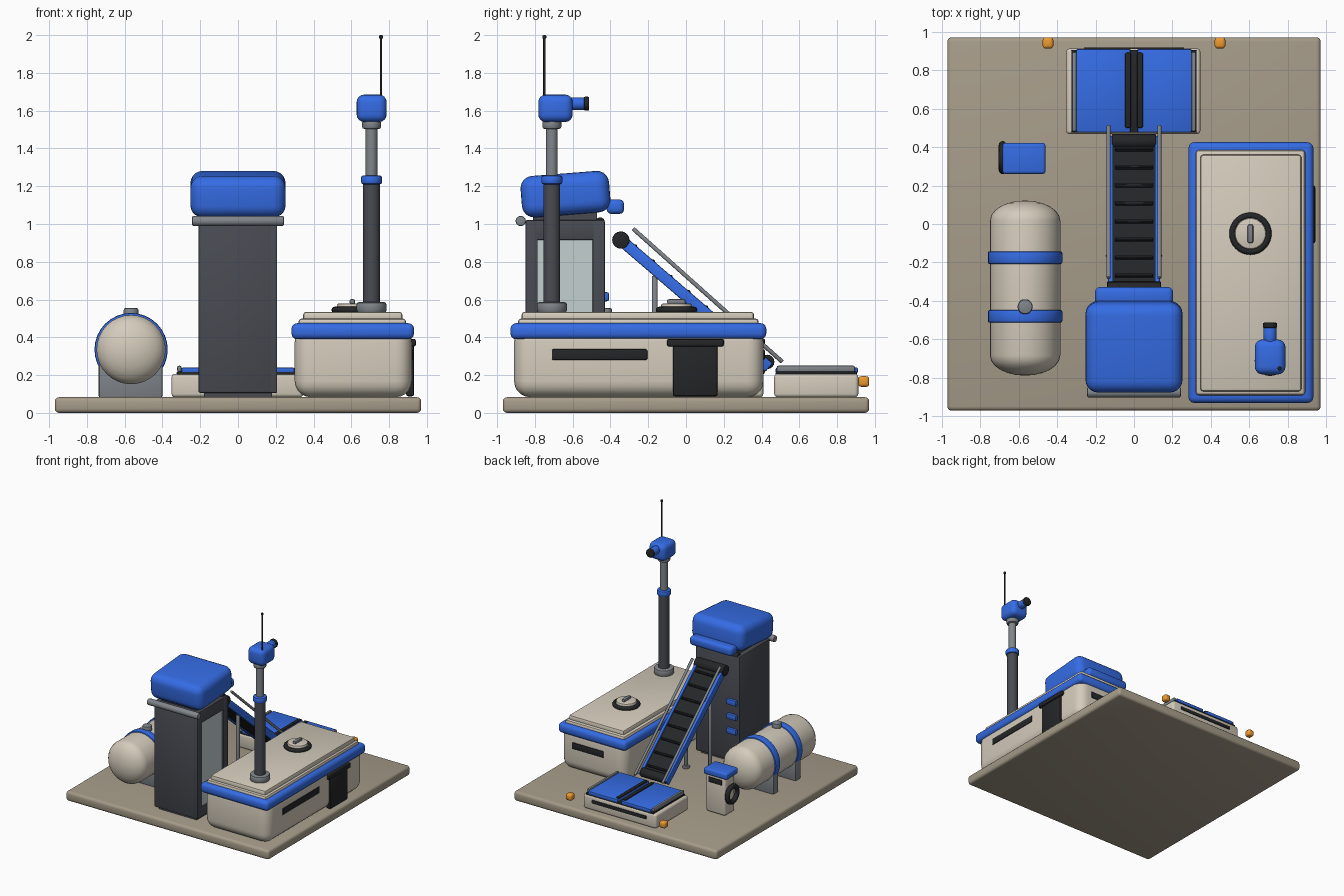
import bpy, bmesh, math
from mathutils import Vector, Matrix

if "Cube" in bpy.data.objects:
    bpy.data.objects.remove(bpy.data.objects["Cube"])


def material(name, r, g, b):
    m = bpy.data.materials.new(name)
    m.diffuse_color = (r, g, b, 1)
    m.use_nodes = True
    m.node_tree.nodes["Principled BSDF"].inputs["Base Color"].default_value = m.diffuse_color
    return m


CREAM = material("cream", .66, .60, .50)
SAND = material("sand", .38, .33, .25)
BLUE = material("blue", .035, .15, .78)
DARK = material("charcoal", .065, .07, .085)
BLACK = material("black", .018, .019, .021)
STEEL = material("steel", .22, .24, .26)
GLASS = material("glass", .55, .63, .63)
ORANGE = material("orange", .85, .32, .03)


def finish(name, bm, mat, bevel=0, seg=3, matrix=None):
    """Round the hard edges, place the mesh and shade it."""
    if bevel:
        hard = [e for e in bm.edges if len(e.link_faces) == 2 and e.calc_face_angle() > 1]
        bmesh.ops.bevel(bm, geom=hard, offset=bevel, segments=seg, profile=.5,
                        affect='EDGES', clamp_overlap=True)
    if matrix:
        bm.transform(matrix)
    bmesh.ops.recalc_face_normals(bm, faces=bm.faces)
    me = bpy.data.meshes.new(name)
    bm.to_mesh(me)
    bm.free()
    ob = bpy.data.objects.new(name, me)
    bpy.context.collection.objects.link(ob)
    me.materials.append(mat)
    bpy.ops.object.select_all(action='DESELECT')
    ob.select_set(True)
    bpy.context.view_layer.objects.active = ob
    bpy.ops.object.shade_smooth_by_angle(angle=math.radians(40))
    return ob


def box(name, x, y, z, mat, bevel=.01, seg=2, frame=None):
    """Rounded box from (min, max) ranges, optionally in a tilted frame."""
    bm = bmesh.new()
    bmesh.ops.create_cube(bm, size=1)
    for v in bm.verts:
        v.co = [r[0] if c < 0 else r[1] for r, c in zip((x, y, z), v.co)]
    return finish(name, bm, mat, bevel, seg, frame)


def rod(name, a, b, r, mat, bevel=0, sides=24):
    """Cylinder between two points."""
    a, b = Vector(a), Vector(b)
    bm = bmesh.new()
    bmesh.ops.create_cone(bm, cap_ends=True, segments=sides, radius1=r, radius2=r,
                          depth=(b - a).length)
    rot = (b - a).to_track_quat('Z', 'Y').to_matrix().to_4x4()
    return finish(name, bm, mat, bevel, 2, Matrix.Translation((a + b) / 2) @ rot)


def lathe(name, profile, mat, matrix, closed=False, sides=32):
    """Revolve (radius, height) points round z."""
    bm = bmesh.new()
    vs = [bm.verts.new((r, 0, h)) for r, h in profile]
    es = [bm.edges.new(p) for p in zip(vs, vs[1:])]
    if closed:
        es.append(bm.edges.new((vs[-1], vs[0])))
    bmesh.ops.spin(bm, geom=vs + es, axis=(0, 0, 1), cent=(0, 0, 0),
                   angle=math.tau, steps=sides)
    bmesh.ops.remove_doubles(bm, verts=bm.verts, dist=1e-4)
    return finish(name, bm, mat, matrix=matrix)


def ring(name, R, r, mat, matrix):
    pts = [(R + r * math.cos(i * math.tau / 12), r * math.sin(i * math.tau / 12))
           for i in range(12)]
    return lathe(name, pts, mat, matrix, True)


# Base plate
box("base_plate", (-.97, .97), (-.97, .97), (0, .083), SAND, .022, 3)

# Habitat block with band, stepped roof, slots and door
box("habitat_body", (.30, .92), (-.91, .41), (.083, .46), CREAM, .085, 5)
box("habitat_band", (.283, .932), (-.93, .425), (.39, .475), BLUE, .03, 3)
box("roof_lower", (.32, .89), (-.89, .385), (.45, .50), CREAM, .018)
box("roof_upper", (.345, .87), (-.87, .36), (.48, .535), CREAM, .015)
box("side_window_slot", (.90, .926), (-.71, -.205), (.28, .337), BLACK, .006)
box("back_window_slot", (.50, .80), (.39, .417), (.28, .337), BLACK, .006)
box("door", (.89, .932), (-.07, .168), (.088, .36), BLACK, .01)
box("door_header", (.90, .942), (-.10, .20), (.352, .392), BLACK, .01)

# Roof hatch
hatch = Vector((.605, -.05, 0))
ring("hatch_seal", .093, .017, BLACK, Matrix.Translation(hatch + Vector((0, 0, .545))))
rod("hatch_lid", hatch + Vector((0, 0, .53)), hatch + Vector((0, 0, .58)), .082, CREAM, .012, 32)
box("hatch_handle", (.59, .62), (-.10, -.002), (.575, .602), STEEL, .01)

# Sensor mast: stacked cylinders (bottom, top, radius)
mx, my = .707, -.71
for name, z0, z1, r, mat, bev in (
        ("mast_flange", .53, .587, .08, STEEL, .015),
        ("mast_lower", .58, 1.225, .044, DARK, 0),
        ("mast_collar", 1.21, 1.257, .056, BLUE, .012),
        ("mast_upper", 1.25, 1.515, .031, STEEL, 0),
        ("mast_top_collar", 1.503, 1.55, .05, STEEL, .012)):
    rod(name, (mx, my, z0), (mx, my, z1), r, mat, bev)
box("camera_head", (.628, .787), (-.782, -.60), (1.54, 1.685), BLUE, .04, 4)
rod("camera_barrel", (mx, -.62, 1.637), (mx, -.535, 1.637), .034, BLUE, .008)
rod("camera_lens", (mx, -.54, 1.637), (mx, -.513, 1.637), .037, BLACK, .006)
rod("antenna", (.757, -.75, 1.66), (.757, -.75, 1.99), .006, BLACK, 0, 10)
rod("antenna_tip", (.757, -.75, 1.98), (.757, -.75, 2.0), .011, BLACK, .007, 12)

# Processing tower: core, framed glass side, service bars
box("tower_foot", (-.18, .18), (-.82, -.46), (.07, .12), DARK, 0)
box("tower_core", (-.21, .185), (-.85, -.43), (.105, 1.02), DARK, .012)
box("tower_glass", (.17, .194), (-.79, -.48), (.17, .925), GLASS, 0)
for y0, y1, z0, z1 in ((-.85, -.785, .105, 1.02), (-.495, -.43, .105, 1.02),
                       (-.84, -.44, .915, 1.02), (-.84, -.44, .105, .19)):
    box("glass_frame", (.17, .207), (y0, y1), (z0, z1), DARK, .006)
box("tower_neck", (-.17, .17), (-.81, -.47), (1.0, 1.1), DARK, 0)
rod("front_tube", (-.243, -.875, 1.016), (.243, -.875, 1.016), .027, STEEL, .008)
rod("back_tube", (-.19, -.455, 1.01), (.19, -.455, 1.01), .025, BLACK, .006)
for i in range(3):
    z = .615 - .125 * i
    box("service_bar", (-.19, -.095), (-.44, -.408), (z - .024, z + .024), BLUE, .01)

# Tilted head and its intake hood
tilt = Matrix.Translation((0, -.638, 1.158)) @ Matrix.Rotation(math.radians(4.5), 4, 'X')
box("tower_head", (-.252, .252), (-.235, .235), (-.11, .11), BLUE, .065, 5, tilt)
box("intake_hood", (-.203, .203), (-.42, -.328), (1.053, 1.13), BLUE, .025, 3)

# Conveyor, built in a frame sloping down towards the back
top, low = Vector((0, -.345, .915)), Vector((0, .44, .24))
half = (low - top).length / 2
ang = math.atan2(top.z - low.z, low.y - top.y)
slope = Matrix.Translation((top + low) / 2) @ Matrix.Rotation(-ang, 4, 'X')
box("conveyor_belt", (-.108, .108), (-half, half), (-.02, .018), BLACK, 0, 2, slope)
for i in range(9):
    s = -half + .08 + i * .113 / math.cos(ang) * .83
    if s < half:
        box("belt_cleat", (-.1, .1), (s - .008, s + .008), (.01, .035), BLACK, .004, 1, slope)
for sx in (-1, 1):
    box("conveyor_rail", sorted((sx * .108, sx * .135)), (-half + .02, half), (-.03, .03),
        BLUE, .008, 2, slope)
    rod("hand_rail", (sx * .132, -.28, .975), (sx * .132, .51, .27), .011, STEEL, .004, 12)
    rod("conveyor_leg", (sx * .115, -.165, .08), (sx * .115, -.165, .725), .015, STEEL, .004, 12)
    rod("leg_foot", (sx * .115, -.165, .08), (sx * .115, -.165, .10), .03, STEEL, .005, 16)
rod("top_roller", (-.14, top.y, top.z), (.14, top.y, top.z), .046, BLACK, .006, 16)
rod("low_roller", (-.115, .43, .27), (.115, .43, .27), .038, BLACK, .006, 16)

# Loading hopper with split lid
box("hopper_box", (-.352, .345), (.467, .912), (.083, .207), CREAM, .018, 3)
box("hopper_gasket", (-.325, .325), (.475, .905), (.195, .218), BLACK, .005)
box("hopper_slot", (-.26, .26), (.90, .918), (.145, .175), BLACK, .004)
for sx in (-1, 1):
    box("hopper_lid", sorted((sx * .018, sx * .30)), (.475, .91), (.21, .24), BLUE, .008)
    box("lid_rim", sorted((sx * .298, sx * .322)), (.48, .895), (.215, .25), STEEL, .01)
    box("lid_handle", sorted((sx * .016, sx * .046)), (.50, .89), (.235, .25), BLACK, .006)

# Storage tank lying along y
tx, tz, tr = -.566, .335, .183
arc = [math.radians(a) for a in range(0, 91, 15)]
caps = [(tr * math.sin(a), .455 - .105 * (1 - math.cos(a))) for a in arc]
profile = caps + [(r, -h) for r, h in reversed(caps)]
lathe("tank", profile, CREAM, Matrix.Translation((tx, -.333, tz)) @
      Matrix.Rotation(math.pi / 2, 4, 'X'))
for y in (-.175, -.48):
    rod("tank_band", (tx, y - .033, tz), (tx, y + .033, tz), .194, BLUE, .01, 32)
    box("tank_saddle", (-.738, -.40), (y - .035, y + .035), (.08, .30), STEEL, .012)
rod("tank_valve", (tx, -.43, .49), (tx, -.43, .555), .039, STEEL, .01)

# Control pedestal with hose ring
box("pedestal_body", (-.66, -.475), (.272, .41), (.083, .42), CREAM, .02, 3)
box("pedestal_cap", (-.683, -.46), (.26, .422), (.405, .46), BLUE, .015, 3)
box("pedestal_display", (-.63, -.505), (.40, .418), (.345, .39), BLACK, .004)
ring("hose_ring", .066, .02, BLACK, Matrix.Translation((-.683, .345, .26)) @
     Matrix.Rotation(math.pi / 2, 4, 'Y'))

# Warning beacons on the back edge
for sx in (-1, 1):
    box("beacon", (sx * .447 - .028, sx * .447 + .028), (.912, .97), (.138, .194), ORANGE, .016, 3)
